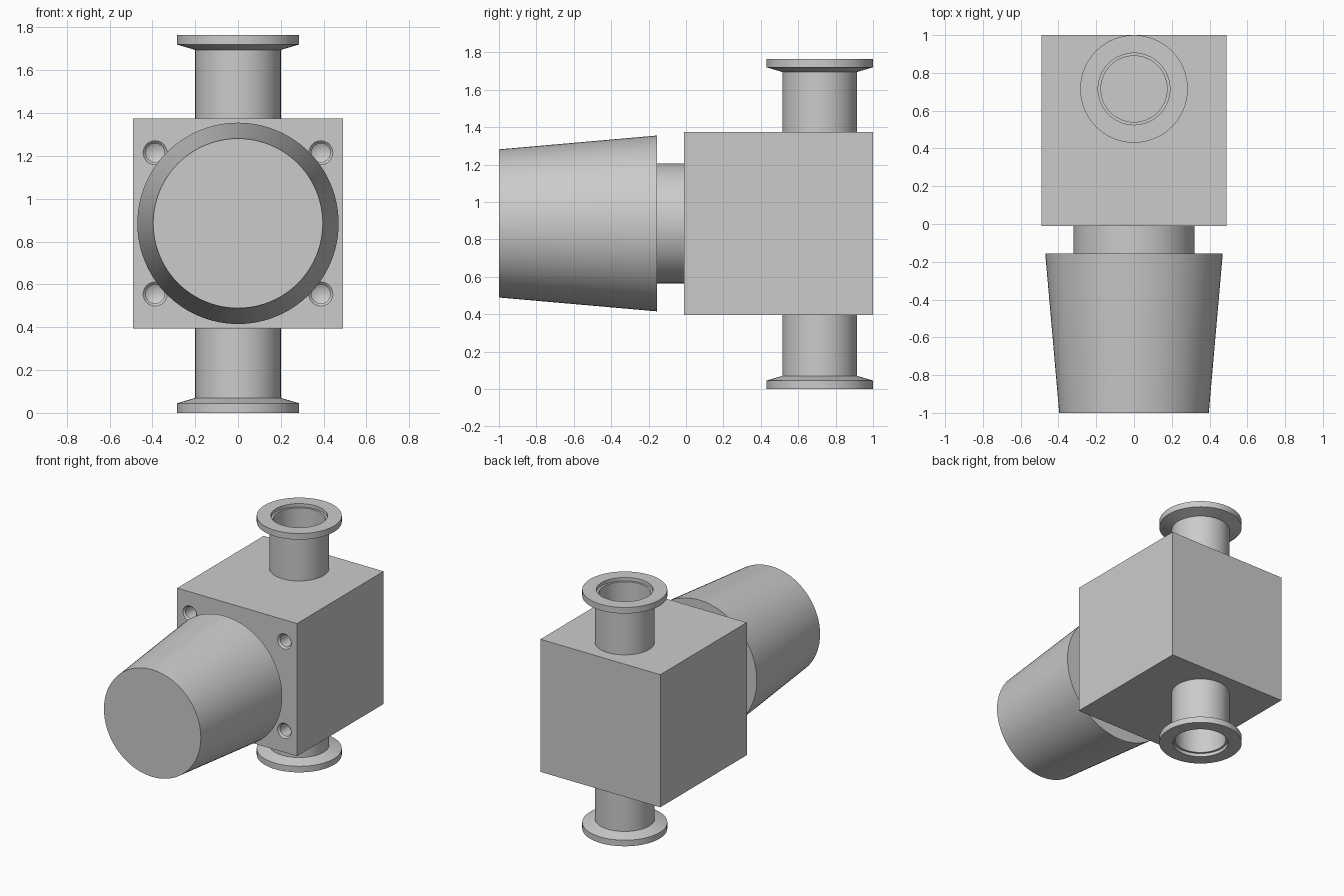
import bpy, bmesh
from math import pi, radians
from mathutils import Matrix, Vector

if "Cube" in bpy.data.objects:
    bpy.data.objects.remove(bpy.data.objects["Cube"])

CZ = 0.885          # height of the handle axis
PORT_Y = 0.715      # depth of the port axis
ALONG_Y = Matrix.Rotation(-pi / 2, 4, 'X')   # turns a local z axis into +y


def finish(name, bm, angle=25):
    bmesh.ops.recalc_face_normals(bm, faces=bm.faces)
    mesh = bpy.data.meshes.new(name)
    bm.to_mesh(mesh)
    bm.free()
    obj = bpy.data.objects.new(name, mesh)
    bpy.context.collection.objects.link(obj)
    smooth(obj, angle)
    return obj


def smooth(obj, angle=25):
    bpy.ops.object.select_all(action='DESELECT')
    obj.select_set(True)
    bpy.context.view_layer.objects.active = obj
    bpy.ops.object.shade_smooth_by_angle(angle=radians(angle))


def lathe(bm, profile, matrix, steps=64, closed=False):
    """Spin an (r, z) profile around z, then place it with matrix."""
    rings = []
    for r, z in profile:
        if r == 0:
            rings.append([bm.verts.new(matrix @ Vector((0, 0, z)))] * steps)
        else:
            rings.append([bm.verts.new(matrix @ (Matrix.Rotation(2 * pi * i / steps, 3, 'Z')
                                                 @ Vector((r, 0, z)))) for i in range(steps)])
    pairs = list(zip(rings, rings[1:]))
    if closed:
        pairs.append((rings[-1], rings[0]))
    for a, b in pairs:
        for i in range(steps):
            j = (i + 1) % steps
            bm.faces.new(dict.fromkeys((a[i], a[j], b[j], b[i])))


# Valve body block
bm = bmesh.new()
bmesh.ops.create_cube(bm, size=1, matrix=Matrix.Translation((0, 0.495, CZ))
                      @ Matrix.Diagonal((0.98, 1.01, 0.98, 1)))
body = finish("valve_body", bm)

# Four drilled, countersunk holes in the front face
bm = bmesh.new()
for sx in (-1, 1):
    for sz in (-1, 1):
        lathe(bm, [(0, -0.03), (0.056, -0.03), (0.056, 0), (0.044, 0.012),
                   (0.044, 0.14), (0, 0.165)],
              Matrix.Translation((sx * 0.387, -0.01, CZ + sz * 0.33)) @ ALONG_Y, 32)
cutter = finish("hole_cutter", bm)
cutter.hide_render = True
mod = body.modifiers.new("holes", 'BOOLEAN')
mod.operation = 'DIFFERENCE'
mod.solver = 'EXACT'
mod.object = cutter
bpy.context.view_layer.objects.active = body
bpy.ops.object.modifier_apply(modifier=mod.name)
bpy.data.objects.remove(cutter)
smooth(body)

# Flanged pipe ports with a stepped bore, the top one mirroring the bottom one
port = [(0.19, 0), (0.285, 0), (0.285, 0.045), (0.2, 0.07), (0.2, 0.395),
        (0.175, 0.395), (0.175, 0.025), (0.19, 0.025)]
for name, z, flip in (("bottom_port", 0, 1), ("top_port", 2 * CZ - 0.005, -1)):
    bm = bmesh.new()
    lathe(bm, port, Matrix.Translation((0, PORT_Y, z)) @ Matrix.Diagonal((1, 1, flip, 1)),
          closed=True)
    finish(name, bm, 15)

# Neck between the body and the handle
bm = bmesh.new()
lathe(bm, [(0.32, -0.155), (0.32, -0.01)], Matrix.Translation((0, 0, CZ)) @ ALONG_Y, 96)
finish("handle_neck", bm)

# Tapered round handle
bm = bmesh.new()
lathe(bm, [(0, -1), (0.396, -1), (0.47, -0.155), (0, -0.155)],
      Matrix.Translation((0, 0, CZ)) @ ALONG_Y, 96)
finish("tapered_handle", bm)
